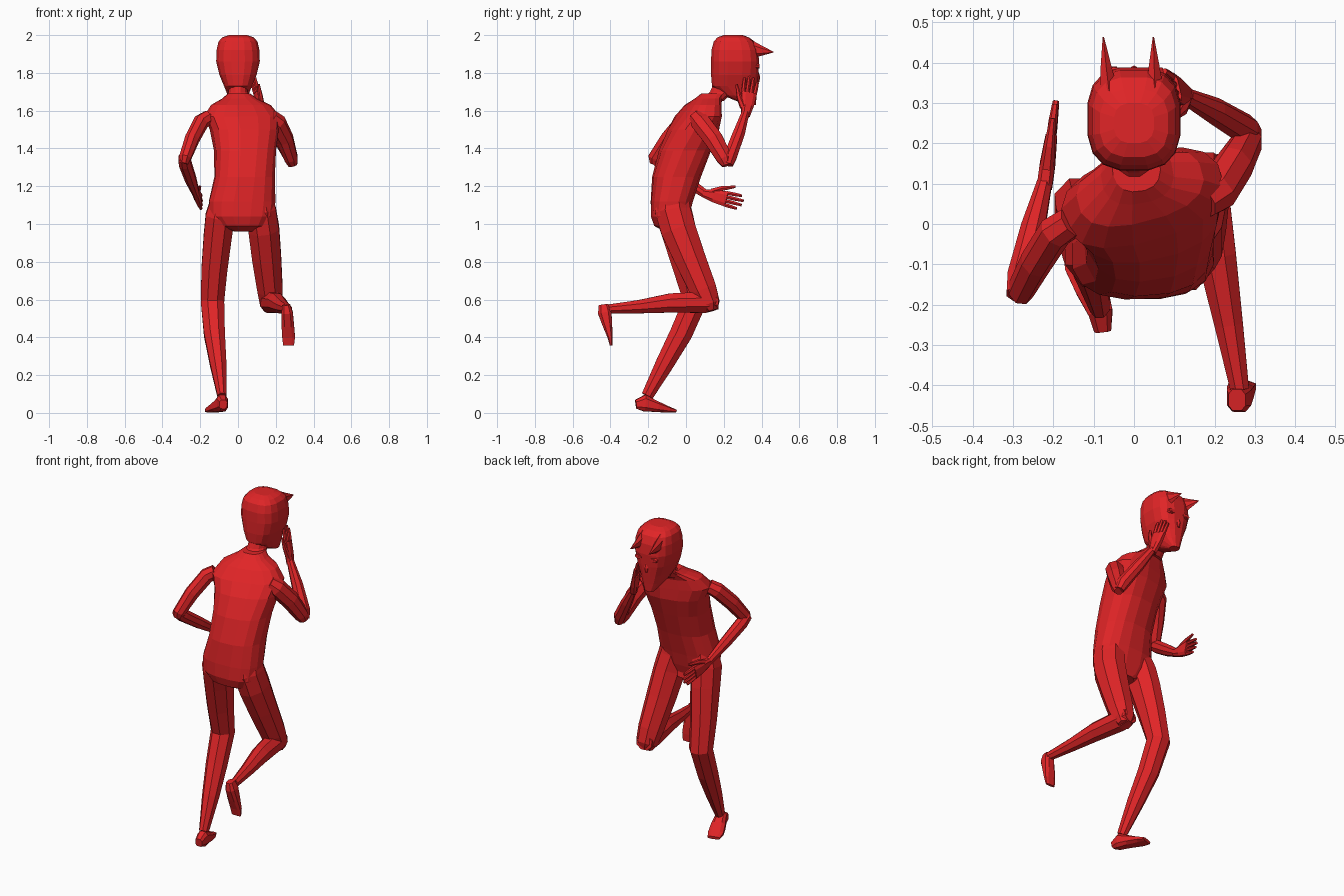
import bpy, bmesh
from math import sin, cos, pi, radians
from mathutils import Vector as V

red = bpy.data.materials.new("red")
red.diffuse_color = (0.75, 0.018, 0.02, 1)


def loft(name, rings, sides=8, side=(1, 0, 0), flat=False, power=1.0):
    """Skin elliptical rings (x, y, z, r_side, r_other[, yaw]) along a path.
    flat=True keeps every ring horizontal; power < 1 makes rings boxier."""
    bm = bmesh.new()
    pts = [V(r[:3]) for r in rings]
    loops = []
    for i, r in enumerate(rings):
        if flat:
            yaw = radians(r[5]) if len(r) > 5 else 0
            s, u = V((cos(yaw), sin(yaw), 0)), V((-sin(yaw), cos(yaw), 0))
        else:
            t = V((0, 0, 0))
            if i > 0:
                t += (pts[i] - pts[i - 1]).normalized()
            if i < len(pts) - 1:
                t += (pts[i + 1] - pts[i]).normalized()
            t.normalize()
            s = V(side)
            s = (s - t * s.dot(t)).normalized()
            u = t.cross(s)
        loop = []
        for k in range(sides):
            a = 2 * pi * (k + 0.5) / sides
            c, d = cos(a), sin(a)
            c = abs(c) ** power * (1 if c > 0 else -1)
            d = abs(d) ** power * (1 if d > 0 else -1)
            loop.append(bm.verts.new(pts[i] + s * c * r[3] + u * d * r[4]))
        loops.append(loop)
    for a, b in zip(loops, loops[1:]):
        for k in range(sides):
            j = (k + 1) % sides
            bm.faces.new((a[k], a[j], b[j], b[k]))
    bm.faces.new(loops[0])
    bm.faces.new(loops[-1])
    bmesh.ops.recalc_face_normals(bm, faces=bm.faces)
    me = bpy.data.meshes.new(name)
    bm.to_mesh(me)
    bm.free()
    me.materials.append(red)
    ob = bpy.data.objects.new(name, me)
    bpy.context.collection.objects.link(ob)
    return ob


def ring(p, a, b=None):
    return (p[0], p[1], p[2], a, a if b is None else b)


def hand(name, wrist, direction, thumb):
    """Flat palm, four slightly spread fingers and a thumb."""
    w, d, t = V(wrist), V(direction).normalized(), V(thumb)
    t = (t - d * t.dot(d)).normalized()
    loft(name + "_palm", [ring(w, .022, .02), ring(w + d * .06, .036, .02),
                          ring(w + d * .13, .043, .015)], 8, t, power=.7)
    for i, ln in enumerate((.085, .10, .095, .075)):
        o = .032 - .021 * i
        a = w + d * .12 + t * o
        b = a + d * ln + t * o * .15
        loft(f"{name}_finger_{i + 1}", [ring(a, .011), ring((a + b) / 2, .011),
                                        ring(b, .008)], 6, t)
    a = w + d * .045 + t * .02
    loft(name + "_thumb", [ring(a, .018), ring(a + d * .05 + t * .03, .014),
                           ring(a + d * .115 + t * .055, .007)], 6, t)


# torso and neck, twisted so the right shoulder leads
loft("torso", [
    (.035, -.055, .96, .055, .06, 0), (.025, -.085, .99, .13, .085, 0),
    (.02, -.085, 1.04, .172, .102, 0), (.022, -.075, 1.12, .178, .112, 2),
    (.035, -.05, 1.25, .16, .128, 5), (.037, -.005, 1.39, .163, .135, 9),
    (.033, .04, 1.50, .182, .130, 13), (.022, .065, 1.57, .205, .108, 16),
    (.015, .09, 1.63, .16, .085, 15), (.008, .12, 1.665, .09, .07, 10),
    (.005, .145, 1.69, .06, .065, 6)], 16, flat=True, power=.8)
loft("neck", [(.005, .14, 1.65, .068, .06), (0, .19, 1.70, .052, .065),
              (0, .22, 1.78, .05, .06)], 12, flat=True)

# head
loft("head", [
    (0, .345, 1.63, .028, .025), (0, .285, 1.68, .055, .09),
    (0, .258, 1.73, .075, .122), (0, .258, 1.79, .10, .127),
    (0, .260, 1.86, .117, .129), (0, .258, 1.92, .115, .125),
    (0, .255, 1.965, .105, .110), (0, .25, 1.988, .085, .085),
    (0, .25, 2.0, .05, .05)],
    16, flat=True, power=.72)
loft("nose", [(0, .368, 1.83, .011, .008), (0, .378, 1.775, .015, .015),
              (0, .382, 1.75, .008, .006)], 6)
for tag, bx, tx in (("left", -.062, -.076), ("right", .052, .048)):
    loft(tag + "_horn", [(bx, .32, 1.93, .026, .055),
                         (.5 * bx + .5 * tx, .385, 1.918, .016, .033),
                         (tx, .463, 1.91, .002, .002)], 6)
    # thin eye rim and eyeball
    x = .05 if tag == "right" else -.05
    loft(tag + "_eye_rim", [(x, .37, 1.835, .026, .016),
                            (x, .388, 1.835, .022, .012)], 10)
    loft(tag + "_eye", [(x, .375, 1.835, .011, .009),
                        (x, .390, 1.835, .008, .007)], 8)

# standing leg
loft("left_leg", [
    (-.075, -.07, 1.14, .07, .085), (-.095, -.06, 1.04, .083, .105),
    (-.108, -.03, .93, .08, .098),
    (-.125, .01, .76, .074, .082), (-.135, .048, .59, .067, .070),
    (-.125, -.026, .42, .06, .064), (-.105, -.113, .26, .047, .052),
    (-.085, -.205, .09, .026, .034)])
loft("left_foot", [
    (-.078, -.265, .045, .022, .025), (-.083, -.22, .052, .032, .046),
    (-.105, -.16, .033, .042, .030), (-.13, -.10, .018, .045, .017),
    (-.143, -.06, .010, .036, .009)], 8, (1, .4, 0), power=.7)

# raised leg
loft("right_thigh", [
    (.11, -.07, 1.16, .075, .085), (.12, -.07, 1.07, .088, .102),
    (.137, -.04, .97, .088, .1),
    (.152, .02, .82, .083, .089), (.17, .092, .65, .072, .077),
    (.175, .125, .575, .062, .06), (.178, .135, .54, .04, .035)])
loft("right_shin", [
    (.165, .165, .59, .05, .045), (.175, .10, .585, .062, .06),
    (.205, -.08, .582, .052, .055), (.235, -.25, .562, .038, .038),
    (.262, -.41, .55, .025, .026)])
loft("right_foot", [
    (.255, -.436, .572, .022, .028), (.26, -.430, .53, .032, .038),
    (.264, -.415, .46, .035, .026), (.268, -.402, .40, .036, .014),
    (.268, -.397, .357, .03, .007)], power=.7)

# left arm swings low in front
loft("left_upper_arm", [
    (-.155, .005, 1.565, .04, .04), (-.195, -.02, 1.54, .043, .045),
    (-.243, -.095, 1.45, .04, .045), (-.28, -.163, 1.35, .034, .04),
    (-.287, -.168, 1.32, .025, .025)])
loft("left_forearm", [
    (-.288, -.175, 1.355, .03, .03), (-.28, -.13, 1.32, .036, .038),
    (-.25, -.01, 1.235, .032, .034), (-.222, .10, 1.16, .02, .024)])
hand("left_hand", (-.222, .09, 1.163), (.03, .22, -.055), (0, .28, .96))

# right arm raised, hand held to the face
loft("right_upper_arm", [
    (.17, .055, 1.565, .045, .045), (.205, .08, 1.535, .052, .055),
    (.248, .145, 1.45, .048, .054), (.282, .205, 1.345, .038, .045),
    (.29, .215, 1.31, .025, .025)])
loft("right_forearm", [
    (.292, .222, 1.315, .027, .03), (.275, .235, 1.36, .037, .038),
    (.20, .28, 1.48, .032, .034), (.13, .315, 1.59, .02, .022)])
hand("right_hand", (.132, .315, 1.57), (-.25, .15, .95), (.25, -.95, .1))
